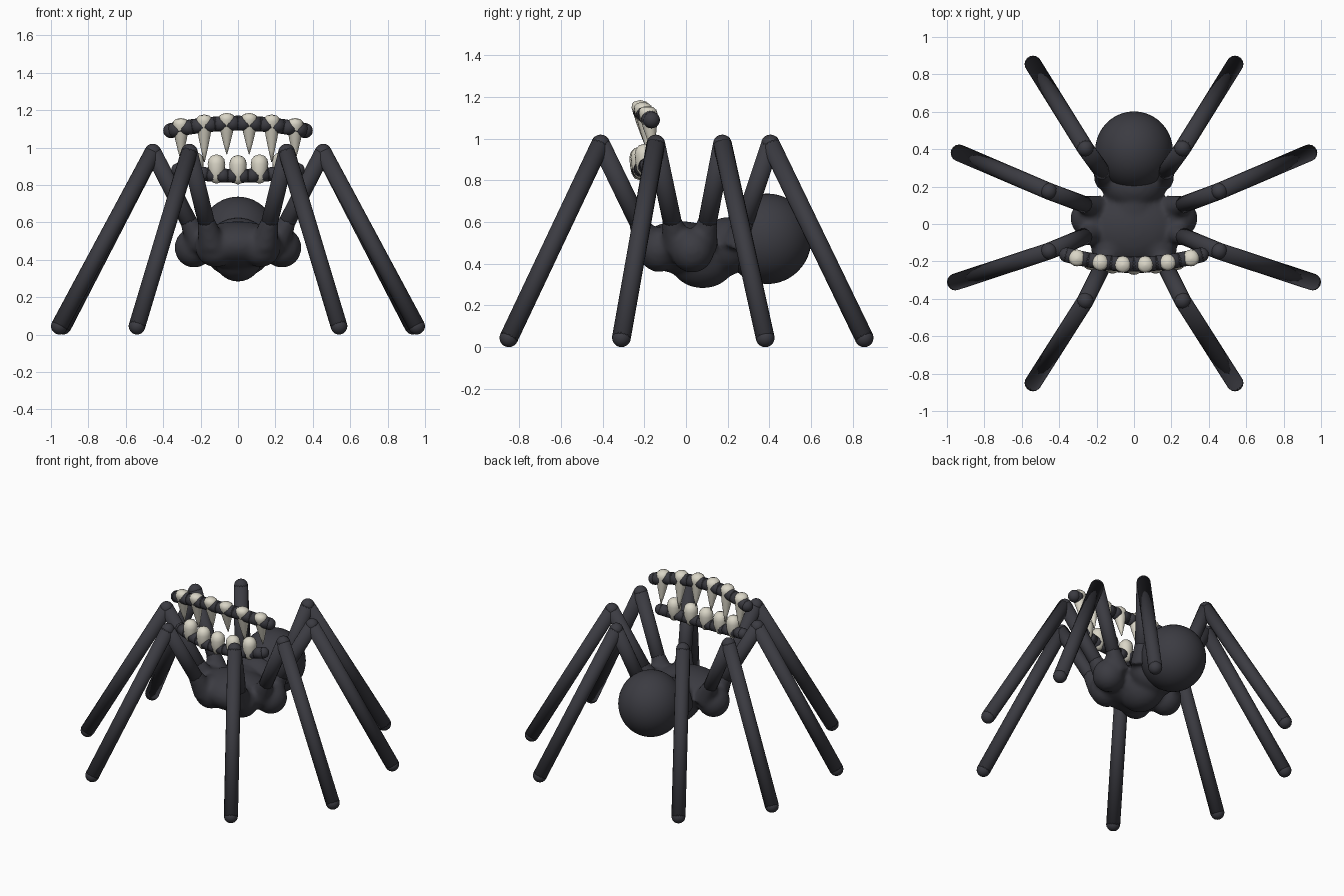
import bpy, bmesh, math
from mathutils import Vector, Matrix

if "Cube" in bpy.data.objects:
    bpy.data.objects.remove(bpy.data.objects["Cube"])


def material(name, rgb):
    m = bpy.data.materials.new(name)
    m.diffuse_color = (*rgb, 1)
    m.use_nodes = True
    m.node_tree.nodes["Principled BSDF"].inputs["Base Color"].default_value = m.diffuse_color
    return m


DARK = material("charcoal", (0.044, 0.044, 0.054))
IVORY = material("ivory", (0.70, 0.67, 0.57))


def finish(bm, name, mat):
    me = bpy.data.meshes.new(name)
    for f in bm.faces:
        f.smooth = True
    bm.to_mesh(me)
    bm.free()
    ob = bpy.data.objects.new(name, me)
    me.materials.append(mat)
    bpy.context.collection.objects.link(ob)
    return ob


def add_ball(bm, centre, radii, u=24, v=16):
    mat = Matrix.Translation(centre) @ Matrix.Diagonal((*radii, 1))
    bmesh.ops.create_uvsphere(bm, u_segments=u, v_segments=v, radius=1, matrix=mat)


def add_rod(bm, a, b, r1, r2, segs=16):
    a, b = Vector(a), Vector(b)
    rot = (b - a).to_track_quat('Z', 'Y').to_matrix().to_4x4()
    bmesh.ops.create_cone(bm, cap_ends=True, segments=segs, radius1=r1, radius2=r2,
                          depth=(b - a).length, matrix=Matrix.Translation((a + b) / 2) @ rot)


# Legs: hip, knee, foot for the right side, mirrored to the left
LEGS = {
    "front_leg": ((0.14, -0.17, 0.48), (0.26, -0.41, 0.975), (0.54, -0.85, 0.045)),
    "front_side_leg": ((0.20, -0.04, 0.48), (0.455, -0.145, 0.975), (0.955, -0.31, 0.045)),
    "rear_side_leg": ((0.20, 0.08, 0.48), (0.455, 0.175, 0.975), (0.935, 0.38, 0.045)),
    "rear_leg": ((0.14, 0.24, 0.48), (0.26, 0.405, 0.975), (0.54, 0.855, 0.045)),
}
R = 0.045
for name, joints in LEGS.items():
    for side, s in (("right", 1), ("left", -1)):
        hip, knee, foot = [Vector((s * x, y, z)) for x, y, z in joints]
        bm = bmesh.new()
        add_rod(bm, hip, knee, R, R)
        add_rod(bm, knee, foot, R, R)
        add_ball(bm, knee, (R, R, R), 16, 10)
        add_ball(bm, foot, (R, R, R), 16, 10)
        finish(bm, f"{name}_{side}", DARK)

# Thorax: blended lobes with flared leg sockets
bm = bmesh.new()
add_ball(bm, (0, -0.03, 0.48), (0.25, 0.20, 0.125))
add_ball(bm, (0, 0.08, 0.44), (0.14, 0.17, 0.158))
add_ball(bm, (0, 0.20, 0.485), (0.165, 0.13, 0.14))
for s in (1, -1):
    add_ball(bm, (s * 0.235, 0.03, 0.465), (0.105, 0.105, 0.108))
    add_ball(bm, (s * 0.12, -0.13, 0.47), (0.11, 0.10, 0.11))
    for hip, knee, foot in LEGS.values():
        a, b = [Vector((s * p[0], p[1], p[2])) for p in (hip, knee)]
        add_rod(bm, a, a.lerp(b, 0.3), 0.075, 0.043)
thorax = finish(bm, "thorax", DARK)
mod = thorax.modifiers.new("blend", 'REMESH')
mod.mode = 'VOXEL'
mod.voxel_size = 0.014
mod.use_smooth_shade = True
mod = thorax.modifiers.new("soften", 'SMOOTH')
mod.factor = 0.5
mod.iterations = 8

# Abdomen
bm = bmesh.new()
add_ball(bm, (0, 0.39, 0.52), (0.208, 0.212, 0.217), 40, 24)
finish(bm, "abdomen", DARK)


# Jaws: bowed bars with rounded ends
def jaw(name, half, y_mid, y_end, z_mid, z_end, r):
    def at(x):
        t = (x / half) ** 2
        return Vector((x, y_mid + (y_end - y_mid) * t, z_mid + (z_end - z_mid) * t))
    n = 12
    pts = [at(half * (2 * i / n - 1)) for i in range(n + 1)]
    bm = bmesh.new()
    for a, b in zip(pts, pts[1:]):
        add_rod(bm, a, b, r, r)
    for p in pts:
        add_ball(bm, p, (r, r, r), 16, 10)
    finish(bm, name, DARK)
    return at


upper = jaw("upper_jaw", 0.36, -0.215, -0.165, 1.13, 1.09, 0.04)
lower = jaw("lower_jaw", 0.32, -0.225, -0.175, 0.848, 0.88, 0.037)


# Teeth: lathed profiles of (radius, height)
def tooth(name, profile, pos, lean=0.0):
    bm = bmesh.new()
    segs = 16
    rings = []
    for r, z in profile:
        rings.append([bm.verts.new((pos[0] + r * math.cos(a), pos[1] + r * math.sin(a) + lean * z,
                                    pos[2] + z))
                      for a in (2 * math.pi * i / segs for i in range(segs))])
    for lo, hi in zip(rings, rings[1:]):
        for i in range(segs):
            j = (i + 1) % segs
            bm.faces.new((lo[i], lo[j], hi[j], hi[i]))
    bm.faces.new(rings[0][::-1])
    bm.faces.new(rings[-1])
    finish(bm, name, IVORY)


FANG = [(0.002, -0.165), (0.016, -0.115), (0.031, -0.055), (0.042, 0), (0.045, 0.02),
        (0.041, 0.038), (0.028, 0.05), (0.003, 0.056)]
STUB = [(0.003, -0.045), (0.022, -0.038), (0.036, -0.015), (0.043, 0.02), (0.047, 0.06),
        (0.042, 0.085), (0.027, 0.103), (0.003, 0.111)]
for k, (x, stretch) in enumerate(((0.06, 1.0), (0.18, 1.2), (0.305, 1.05))):
    for side, s in (("right", 1), ("left", -1)):
        prof = [(r, z * stretch if z < 0 else z) for r, z in FANG]
        tooth(f"upper_tooth_{k}_{side}", prof, upper(s * x), -0.12)
for k in range(-2, 3):
    tooth(f"lower_tooth_{k + 2}", STUB, lower(k * 0.115))
